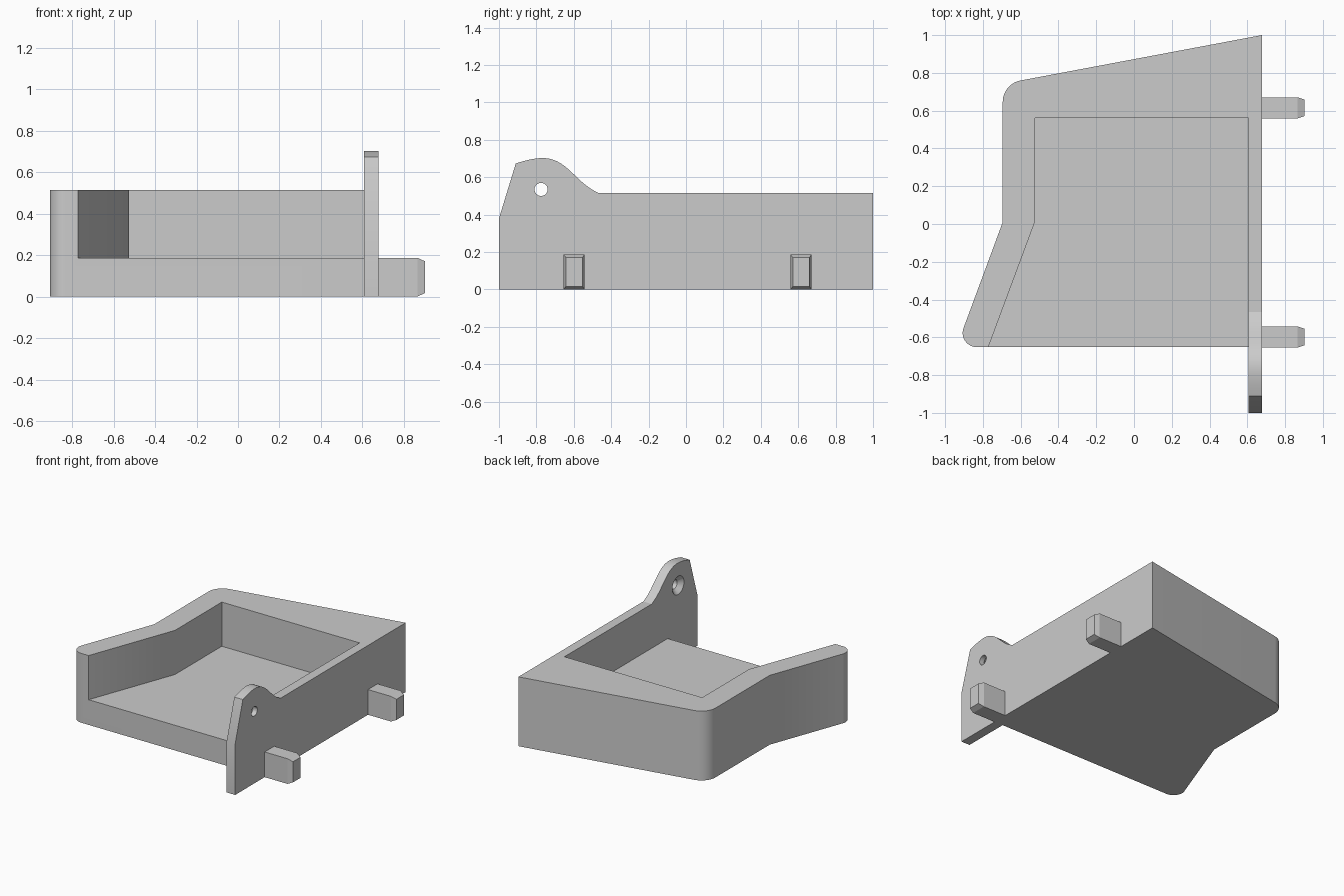
import bpy, bmesh, math
from mathutils import Vector, Matrix
from mathutils.geometry import interpolate_bezier

cube = bpy.data.objects.get("Cube")
if cube:
    bpy.data.objects.remove(cube)

grey = bpy.data.materials.new("plain grey")
grey.use_nodes = True
grey.diffuse_color = (0.6, 0.6, 0.6, 1)
grey.node_tree.nodes["Principled BSDF"].inputs["Base Color"].default_value = (0.6, 0.6, 0.6, 1)

FLOOR, RIM = 0.187, 0.515
WALL_IN, WALL_OUT = 0.607, 0.677
FRONT = -0.652


def finish(name, bm):
    bmesh.ops.recalc_face_normals(bm, faces=bm.faces)
    mesh = bpy.data.meshes.new(name)
    bm.to_mesh(mesh)
    bm.free()
    mesh.materials.append(grey)
    obj = bpy.data.objects.new(name, mesh)
    bpy.context.collection.objects.link(obj)
    return obj


def prism(name, points, depth):
    """Extrude a closed outline of 3D points along the depth vector."""
    bm = bmesh.new()
    face = bm.faces.new([bm.verts.new(p) for p in points])
    new = bmesh.ops.extrude_face_region(bm, geom=[face])["geom"]
    bmesh.ops.translate(bm, vec=depth, verts=[v for v in new if isinstance(v, bmesh.types.BMVert)])
    return finish(name, bm)


def fillet(prev, corner, nxt, radius, steps=10):
    """Points of an arc that rounds a corner."""
    c = Vector(corner)
    a, b = (Vector(prev) - c).normalized(), (Vector(nxt) - c).normalized()
    half = math.acos(a.dot(b)) / 2
    centre = c + (a + b).normalized() * radius / math.sin(half)
    start = c + a * radius / math.tan(half) - centre
    end = c + b * radius / math.tan(half) - centre
    return [centre + start.lerp(end, i / steps).normalized() * radius for i in range(steps + 1)]


def cone(name, r1, r2, x1, x2, y, z):
    """Cone or cylinder lying along x."""
    bm = bmesh.new()
    bmesh.ops.create_cone(bm, cap_ends=True, segments=32, radius1=r1, radius2=r2, depth=x2 - x1,
                          matrix=Matrix.Translation(((x1 + x2) / 2, y, z)) @ Matrix.Rotation(math.pi / 2, 4, "Y"))
    return finish(name, bm)


def boolean(target, tool, operation):
    mod = target.modifiers.new(operation, "BOOLEAN")
    mod.operation, mod.solver, mod.object = operation, "EXACT", tool
    bpy.context.view_layer.objects.active = target
    bpy.ops.object.modifier_apply(modifier=mod.name)
    bpy.data.objects.remove(tool)


# Tray body: bent left side, slanted back, two rounded corners
front_left, bend, back_left = (-0.94, FRONT), (-0.695, 0.01), (-0.695, 0.742)
back_right, front_right = (WALL_OUT, 1), (WALL_OUT, FRONT)
outline = [front_right, back_right]
outline += fillet(back_right, back_left, bend, 0.115)
outline += [bend]
outline += fillet(bend, front_left, front_right, 0.075)
tray = prism("tray_body", [(p[0], p[1], 0) for p in outline], (0, 0, RIM))

# Pocket, open at the front
pocket = [(-0.525, 0.56), (-0.525, 0.01), (-0.789, -0.7), (WALL_IN, -0.7), (WALL_IN, 0.56)]
boolean(tray, prism("pocket_cutter", [(x, y, FLOOR) for x, y in pocket], (0, 0, 0.6)), "DIFFERENCE")

# Side plate with a raised ear, running forward past the tray
start, mid, top = Vector((-0.465, RIM)), Vector((-0.61, 0.625)), Vector((-0.91, 0.674))
ear = interpolate_bezier(start, Vector((-0.54, 0.548)), Vector((-0.58, 0.6)), mid, 9)
ear += interpolate_bezier(mid, Vector((-0.7, 0.715)), Vector((-0.765, 0.72)), top, 14)[1:]
profile = [(-1, 0), (0.3, 0), (0.3, RIM)] + [tuple(p[:2]) for p in ear] + [(-1, 0.38)]
plate = prism("side_plate", [(WALL_IN, y, z) for y, z in profile], (WALL_OUT - WALL_IN, 0, 0))

# Countersunk hole in the ear
boolean(plate, cone("hole_cutter", 0.035, 0.035, 0.5, 0.8, -0.775, 0.535), "DIFFERENCE")
boolean(plate, cone("countersink_cutter", 0.075, 0.03, 0.6, 0.645, -0.775, 0.535), "DIFFERENCE")
boolean(tray, plate, "UNION")

# Pegs with tapered tips
for name, y in (("front_peg", -0.598), ("back_peg", 0.615)):
    bm = bmesh.new()
    rings = []
    for x, dy, dz in ((WALL_OUT - 0.01, 0, 0), (0.865, 0, 0), (0.902, 0.012, 0.017)):
        w = 0.056 - dy
        rings.append([bm.verts.new((x, y + sy * w, z)) for sy, z in
                      ((-1, dz), (1, dz), (1, FLOOR - dz), (-1, FLOOR - dz))])
    for a, b in zip(rings, rings[1:]):
        for i in range(4):
            j = (i + 1) % 4
            bm.faces.new((a[i], a[j], b[j], b[i]))
    bm.faces.new(rings[0])
    bm.faces.new(rings[-1])
    finish(name, bm)

# Smooth the rounded corners, keep the hard edges sharp
bpy.ops.object.select_all(action="DESELECT")
tray.select_set(True)
bpy.context.view_layer.objects.active = tray
bpy.ops.object.shade_smooth_by_angle(angle=math.radians(25))
